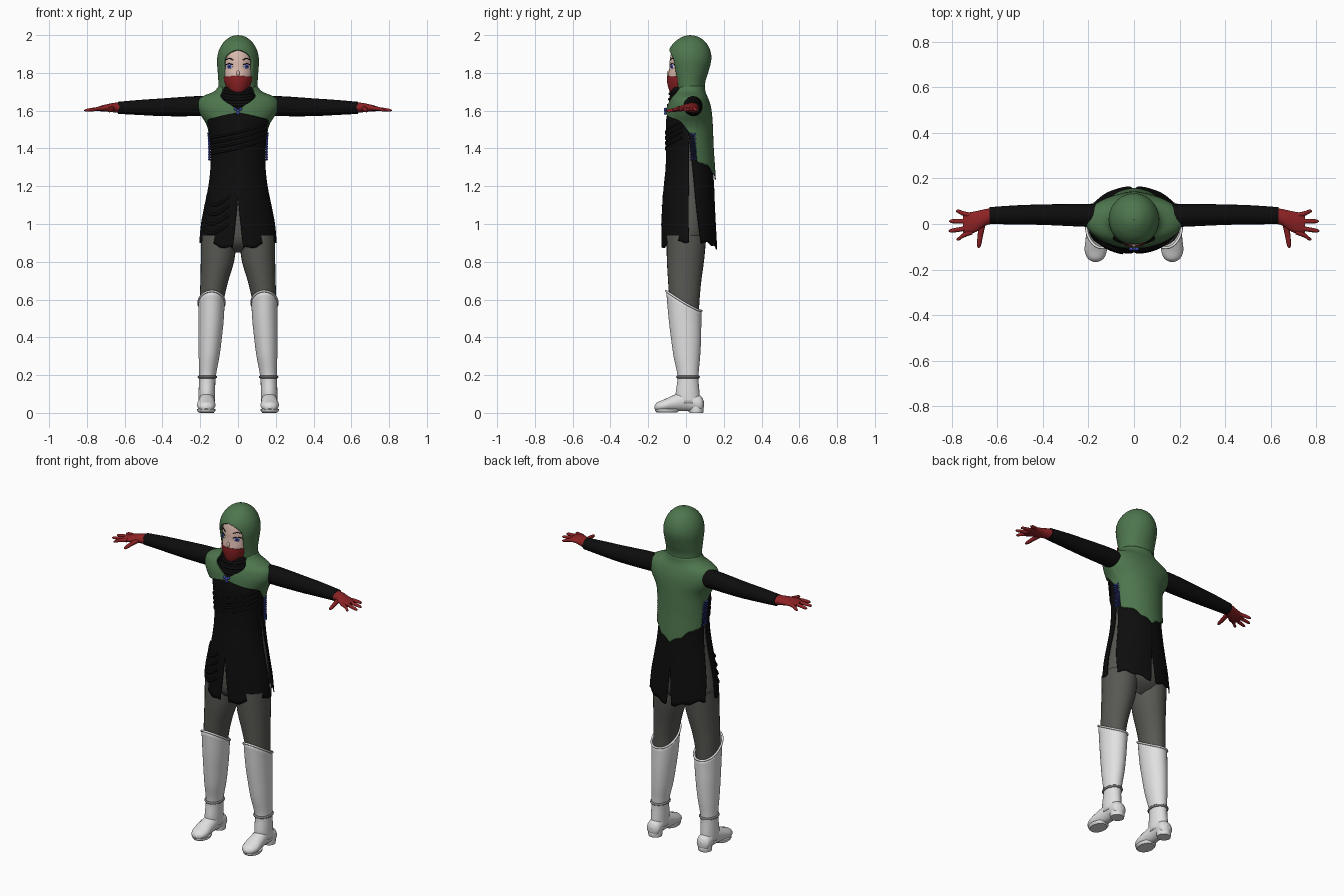
import bpy, bmesh, math
from math import sin, cos, pi, radians, sqrt

cube = bpy.data.objects.get("Cube")
if cube:
    bpy.data.objects.remove(cube, do_unlink=True)


def material(name, r, g, b):
    m = bpy.data.materials.new(name)
    m.use_nodes = True
    m.diffuse_color = (r, g, b, 1)
    bsdf = next(n for n in m.node_tree.nodes if n.type == 'BSDF_PRINCIPLED')
    bsdf.inputs["Base Color"].default_value = (r, g, b, 1)
    bsdf.inputs["Roughness"].default_value = 0.7
    return m


GREEN = material("hood green", .075, .18, .075)
BLACK = material("cloth black", .004, .004, .004)
GREY = material("legging grey", .095, .095, .085)
WHITE = material("boot white", .75, .75, .75)
RED = material("glove red", .27, .016, .018)
SKIN = material("skin", .72, .5, .43)
BLUE = material("lace blue", .05, .07, .45)
STRAP = material("strap grey", .2, .2, .2)


def interp(table, z):
    """Smoothly interpolate rows keyed by their first value."""
    rows = sorted(table)
    z = min(max(z, rows[0][0]), rows[-1][0])
    i = 0
    while i < len(rows) - 2 and z > rows[i + 1][0]:
        i += 1
    a, b = rows[i], rows[i + 1]
    p, n = rows[max(i - 1, 0)], rows[min(i + 2, len(rows) - 1)]
    h = b[0] - a[0]
    t = (z - a[0]) / h
    out = []
    for k in range(1, len(a)):
        ma = (b[k] - p[k]) / (b[0] - p[0]) * h
        mb = (n[k] - a[k]) / (n[0] - a[0]) * h
        out.append(a[k] + t * t * (3 - 2 * t) * (b[k] - a[k])
                   + t * (1 - t) ** 2 * ma - t * t * (1 - t) * mb)
    return out


def surf(table, deg, z, off=0.0):
    """Point on a profile of rows (z, half width, front, back, centre x); 0 deg is the front."""
    rx, front, back, *cx = interp(table, z)
    a = radians(deg)
    return ((cx[0] if cx else 0) + (rx + off) * sin(a),
            (front + back) / 2 - ((back - front) / 2 + off) * cos(a), z)


def finish(name, bm, mat, mirror=False, thick=0.0):
    me = bpy.data.meshes.new(name)
    bm.to_mesh(me)
    bm.free()
    me.materials.append(mat)
    ob = bpy.data.objects.new(name, me)
    bpy.context.collection.objects.link(ob)
    if thick:
        ob.modifiers.new("thickness", 'SOLIDIFY').thickness = thick
    if mirror:
        ob.modifiers.new("mirror", 'MIRROR')
    return ob


def shell(name, mat, table, lo, hi, span=lambda z: (-180, 180), nu=64, nv=24,
          off=0.0, thick=0.0, mirror=False, ease=False):
    """Cloth surface round a profile; lo and hi give the edges by angle."""
    bm = bmesh.new()
    grid = []
    for j in range(nv + 1):
        v = sin(j / nv * pi / 2) if ease else j / nv
        row = []
        for i in range(nu + 1):
            a, b = span(1.0)
            deg = a + (b - a) * i / nu
            z = lo(deg) + (hi(deg) - lo(deg)) * v
            a, b = span(z)
            row.append(bm.verts.new(surf(table, a + (b - a) * i / nu, z, off)))
        grid.append(row)
    for j in range(nv):
        for i in range(nu):
            f = bm.faces.new((grid[j][i], grid[j][i + 1], grid[j + 1][i + 1], grid[j + 1][i]))
            f.smooth = True
    bmesh.ops.remove_doubles(bm, verts=bm.verts, dist=1e-5)
    return finish(name, bm, mat, mirror, thick)


def loft(name, mat, axis, rows, n=20, steps=4, mirror=True):
    """Capped oval tube; rows are (position, centre 1, centre 2, radius 1, radius 2)."""
    bm = bmesh.new()
    rings = []
    first, last = min(rows)[0], max(rows)[0]
    count = steps * (len(rows) - 1)
    for k in range(count + 1):
        p = first + (last - first) * (1 - cos(pi * k / count)) / 2
        c1, c2, r1, r2 = interp(rows, p)
        ring = []
        for i in range(n):
            q = [c1 + r1 * cos(2 * pi * i / n), c2 + r2 * sin(2 * pi * i / n)]
            q.insert("XYZ".index(axis), p)
            ring.append(bm.verts.new(q))
        rings.append(ring)
    for a, b in zip(rings, rings[1:]):
        for i in range(n):
            j = (i + 1) % n
            bm.faces.new((a[i], a[j], b[j], b[i])).smooth = True
    bm.faces.new(rings[0])
    bm.faces.new(rings[-1])
    bmesh.ops.recalc_face_normals(bm, faces=bm.faces)
    return finish(name, bm, mat, mirror)


def cord(name, mat, pts, radius, closed=False, both=False):
    for s in ((1, -1) if both else (1,)):
        cu = bpy.data.curves.new(name, 'CURVE')
        cu.dimensions = '3D'
        cu.bevel_depth = radius
        cu.bevel_resolution = 2
        sp = cu.splines.new('POLY')
        sp.points.add(len(pts) - 1)
        for p, q in zip(sp.points, pts):
            p.co = (s * q[0], q[1], q[2], 1)
        sp.use_cyclic_u = closed
        sp.use_smooth = True
        cu.materials.append(mat)
        ob = bpy.data.objects.new(name, cu)
        bpy.context.collection.objects.link(ob)


def ball(name, mat, loc, scale, turn=0.0):
    bpy.ops.mesh.primitive_uv_sphere_add(segments=20, ring_count=12, radius=1, location=loc,
                                         rotation=(0, 0, radians(turn)))
    ob = bpy.context.object
    ob.name, ob.scale = name, scale
    ob.data.materials.append(mat)
    bpy.ops.object.shade_smooth()


def level(z):
    return lambda deg: z


# Head, mask and eyes
face = [(1.67, .03, -.06, .04), (1.7, .05, -.08, .06), (1.74, .068, -.092, .08), (1.78, .079, -.095, .09),
        (1.82, .083, -.089, .1), (1.88, .083, -.084, .1), (1.93, .065, -.066, .08), (1.96, .02, -.02, .04)]
shell("face", SKIN, face, level(1.67), level(1.96))
shell("mask", RED, face, level(1.685), lambda d: 1.775 + .008 * cos(radians(d)),
      lambda z: (-90, 90), off=.006, thick=.004)
ball("nose", SKIN, surf(face, 0, 1.797, -.002), (.009, .011, .016))
for s in (1, -1):
    for part, mat, off, size in (("eye_white", WHITE, 0, (.02, .003, .011)),
                                 ("iris", BLUE, .002, (.014, .003, .011)),
                                 ("pupil", BLACK, .004, (.005, .002, .006))):
        ball(part, mat, surf(face, s * 32, 1.834, off), size, s * 32)
for part, base, rise in (("eyelash", 1.842, .007), ("eyebrow", 1.868, .008)):
    cord(part, BLACK, [surf(face, 17 + 4 * k, base + rise * sin(pi * k / 8), .002)
                       for k in range(9)], .0025, both=True)

# Hood with an arched face opening
hood = [(1.69, .104, -.055, .1), (1.75, .104, -.066, .102), (1.8, .107, -.08, .117), (1.87, .111, -.094, .134),
        (1.92, .101, -.09, .128), (1.96, .078, -.064, .106), (1.985, .05, -.03, .076),
        (1.996, .026, -.004, .048), (2.0, .001, .02, .022)]


def opening(z):
    t = min(max((z - 1.85) / .07, 0), 1)
    gap = (38 + 5 * min((z - 1.69) / .1, 1)) * sqrt(1 - t * t)
    return gap, 360 - gap


shell("hood", GREEN, hood, level(1.69), level(2), opening, nv=44, thick=.012, ease=True)

# Black scarf at the throat
scarf = [(1.56, .14, -.1, .1), (1.62, .11, -.094, .09), (1.66, .095, -.088, .08),
         (1.7, .085, -.084, .07), (1.725, .08, -.078, .06)]
shell("scarf", BLACK, scarf, level(1.56), level(1.725))
for z in (1.65, 1.68, 1.71):
    cord("scarf_fold", BLACK, [surf(scarf, d, z - .02 * cos(radians(d))) for d in range(-90, 91, 10)], .008)

# Shoulder cape, short in front and long at the back
cape = [(1.2, .156, -.118, .16), (1.3, .153, -.115, .154), (1.4, .152, -.112, .147), (1.5, .159, -.112, .143),
        (1.54, .174, -.112, .141), (1.58, .2, -.108, .138), (1.62, .215, -.102, .132), (1.66, .207, -.09, .12),
        (1.68, .178, -.08, .111), (1.7, .13, -.068, .103), (1.73, .102, -.058, .1)]
cape_hem = [(0, 1.59), (35, 1.565), (70, 1.54), (92, 1.48), (104, 1.45), (108, 1.33), (130, 1.31), (160, 1.26), (180, 1.235)]
neckline = [(0, 1.606), (40, 1.7), (55, 1.73), (180, 1.73)]


def cape_lo(d):
    ragged = .012 * abs(sin(radians(d * 7))) if abs(d) > 108 else 0
    return interp(cape_hem, abs(d))[0] + ragged


shell("cape", GREEN, cape, cape_lo, lambda d: interp(neckline, abs(d))[0], nu=120, nv=36, thick=.006)
for x, z in ((0, 1.6), (.013, 1.608), (-.013, 1.608), (0, 1.586)):
    ball("clasp_bead", BLUE, (x, -.11, z), (.009, .007, .008))

# Grey body showing through the slits
body = [(.85, .04, -.03, .04), (.88, .15, -.08, .09), (.92, .185, -.105, .115), (1, .182, -.112, .132),
        (1.15, .157, -.108, .135), (1.3, .137, -.098, .128), (1.55, .145, -.09, .11)]
shell("body", GREY, body, level(.85), level(1.55))

# Tunic panels with front, side and back slits
tunic = [(.85, .209, -.132, .167), (1, .196, -.13, .158), (1.1, .177, -.126, .153), (1.2, .157, -.118, .149),
         (1.3, .146, -.108, .142), (1.4, .146, -.106, .137), (1.5, .154, -.107, .132), (1.56, .16, -.104, .125),
         (1.64, .16, -.085, .105)]


def tunic_lo(d):
    return .905 - .035 * cos(radians(d)) ** 4 + .006 * sin(radians(d * 12))


shell("tunic_front", BLACK, tunic, tunic_lo, level(1.64),
      lambda z: (7 * max(1.14 - z, 0) / .24, 90), nu=32, nv=36, thick=.005, mirror=True)
shell("tunic_back", BLACK, tunic, tunic_lo, level(1.64),
      lambda z: (90 + 26 * max(1.48 - z, 0) / .58, 180 - 4 * max(1.1 - z, 0) / .2),
      nu=32, nv=36, thick=.005, mirror=True)
for k in range(4):
    cord("chest_fold", BLACK, [surf(tunic, d, 1.42 + .028 * k + d * .0006 - .02 * cos(radians(d)))
                               for d in range(-75, 76, 10)], .006)
    cord("hip_fold", BLACK, [surf(tunic, d, 1.15 - .05 * k - .05 * sin(radians((d + 75) * 3)))
                             for d in range(-75, -14, 5)], .008)

# Blue side lacing
cord("side_lace", BLUE, [surf(cape, 92 + 14 * (k % 2), 1.48 - .014 * k, .003) for k in range(11)], .004, both=True)
cord("side_lace_cross", BLUE, [surf(cape, 106 - 14 * (k % 2), 1.48 - .014 * k, .003) for k in range(11)], .004, both=True)

# Sleeves and gloves
loft("sleeve", BLACK, 'X', [(.13, .035, 1.625, .05, .05), (.22, .038, 1.624, .05, .053), (.4, .041, 1.618, .045, .047),
                            (.52, .04, 1.617, .042, .04), (.635, .037, 1.615, .037, .032)])
loft("glove_palm", RED, 'X', [(.61, .037, 1.615, .034, .028), (.65, .03, 1.616, .036, .026), (.69, .012, 1.615, .045, .02),
                              (.73, .002, 1.611, .047, .014), (.75, 0, 1.608, .038, .009)])
for tip_x, tip_y, base_y in ((.782, .056, .036), (.812, .012, .012), (.814, -.03, -.012), (.78, -.066, -.034)):
    loft("glove_finger", RED, 'X', [(.71, base_y, 1.613, .012, .011), (.75, (base_y + tip_y) / 2, 1.609, .0105, .01),
                                    (tip_x - .008, tip_y, 1.602, .008, .007), (tip_x, tip_y, 1.601, .002, .002)], n=10)
loft("glove_thumb", RED, 'Y', [(-.105, .682, 1.598, .003, .003), (-.095, .681, 1.599, .009, .008),
                               (-.05, .675, 1.605, .012, .011), (.01, .665, 1.613, .016, .014)], n=10)

# Legs
loft("leg", GREY, 'Z', [(.48, .143, -.005, .058, .07), (.6, .138, -.008, .064, .08), (.7, .125, -.007, .074, .088),
                        (.8, .109, -.003, .088, .098), (.94, .1, .002, .096, .106)], n=28)

# Boots with a raised front, rolled rim, ankle strap and foot
boot = [(.05, .044, -.05, .075, .165), (.1, .044, -.055, .072, .165), (.19, .044, -.045, .066, .162),
        (.3, .055, -.066, .075, .153), (.4, .062, -.08, .08, .147), (.5, .067, -.092, .081, .142),
        (.66, .071, -.106, .083, .139)]


def boot_top(d):
    return .54 + .105 * ((1 + cos(radians(d))) / 2) ** 1.3


shell("boot_shaft", WHITE, boot, level(.05), boot_top, nu=36, thick=.004, mirror=True)
cord("boot_rim", WHITE, [surf(boot, d, boot_top(d)) for d in range(0, 360, 10)], .006, True, True)
cord("ankle_strap", STRAP, [surf(boot, d, .19, .001) for d in range(0, 360, 10)], .007, True, True)
loft("boot_foot", WHITE, 'Y', [(-.167, .168, .03, .008, .008), (-.155, .168, .032, .032, .022), (-.12, .168, .038, .048, .031),
                               (-.07, .167, .05, .046, .042), (0, .165, .062, .041, .053),
                               (.06, .165, .052, .042, .046), (.085, .165, .045, .034, .038), (.095, .165, .045, .01, .015)])
loft("boot_heel", WHITE, 'Z', [(0, .165, .055, .038, .036), (.015, .165, .055, .039, .039), (.035, .165, .053, .038, .038)])
loft("boot_sole", WHITE, 'Z', [(.003, .168, -.1, .042, .055), (.012, .168, -.1, .048, .063), (.02, .168, -.1, .048, .063)])
